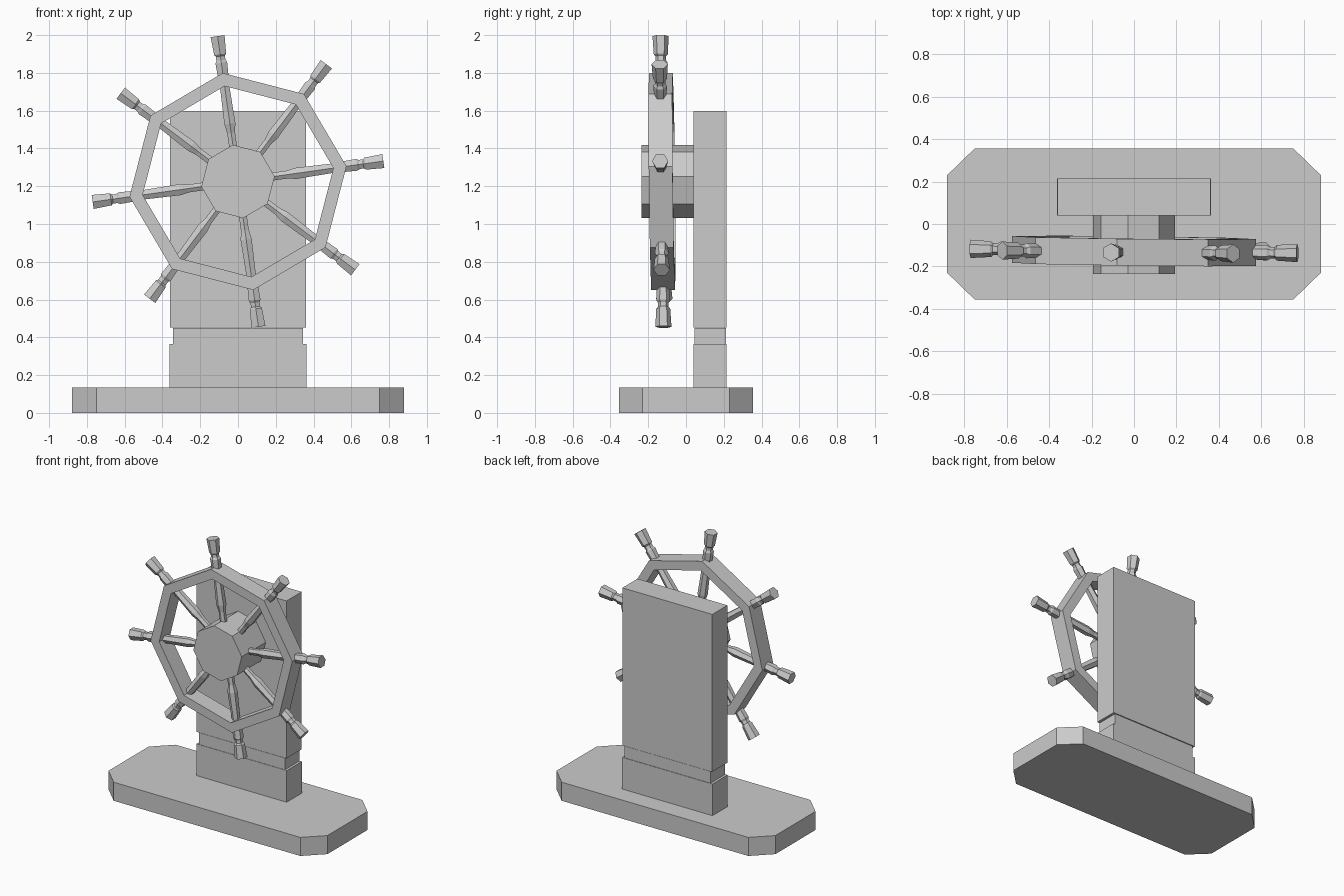
import bpy, bmesh
from math import sin, cos, radians, tau
from mathutils import Matrix, Vector

if "Cube" in bpy.data.objects:
    bpy.data.objects.remove(bpy.data.objects["Cube"])

HUB_Z, WHEEL_Y, TURN, N = 1.225, -0.127, radians(8), 8


def finish(name, bm):
    bmesh.ops.recalc_face_normals(bm, faces=bm.faces)
    me = bpy.data.meshes.new(name)
    bm.to_mesh(me)
    bm.free()
    ob = bpy.data.objects.new(name, me)
    bpy.context.collection.objects.link(ob)
    return ob


def box(name, x, y0, y1, z0, z1):
    bm = bmesh.new()
    bmesh.ops.create_cube(bm, size=1, matrix=Matrix.Translation((0, (y0 + y1) / 2, (z0 + z1) / 2))
                          @ Matrix.Diagonal((2 * x, y1 - y0, z1 - z0, 1)))
    return finish(name, bm)


def loft(bm, rings, closed=False):
    """Skin rings of points; close into a loop or cap the ends."""
    vs = [[bm.verts.new(p) for p in r] for r in rings]
    n = len(vs[0])
    pairs = list(zip(vs, vs[1:])) + ([(vs[-1], vs[0])] if closed else [])
    for a, b in pairs:
        for i in range(n):
            j = (i + 1) % n
            bm.faces.new((a[i], a[j], b[j], b[i]))
    if not closed:
        bm.faces.new(vs[0])
        bm.faces.new(vs[-1])


def octagon(r, y):
    return [Vector((r * cos(TURN + tau * i / N), y, HUB_Z + r * sin(TURN + tau * i / N)))
            for i in range(N)]


def lean(ob):
    """The wheel leans very slightly on its hub."""
    for v in ob.data.vertices:
        v.co.y -= 0.0113 * (v.co.x + v.co.z - HUB_Z)


# base plate with cut corners
bm = bmesh.new()
corner = [(0.88, 0.23), (0.75, 0.356)]
plan = corner + [(-x, y) for x, y in reversed(corner)]
plan += [(-x, -y) for x, y in plan]
loft(bm, [[(x, y, z) for x, y in plan] for z in (0, 0.135)])
finish("base_plate", bm)

# backing post: foot, recessed neck, tall panel
box("post_foot", 0.363, 0.041, 0.2145, 0.135, 0.365)
box("post_neck", 0.345, 0.044, 0.211, 0.365, 0.45)
box("post_panel", 0.361, 0.041, 0.2145, 0.453, 1.597)

# hub
bm = bmesh.new()
loft(bm, [octagon(0.196, -0.235), octagon(0.196, 0.042)])
finish("wheel_hub", bm)

# rim
bm = bmesh.new()
f, b = WHEEL_Y - 0.063, WHEEL_Y + 0.063
loft(bm, [octagon(0.58, f), octagon(0.58, b), octagon(0.51, b), octagon(0.51, f)], closed=True)
lean(finish("wheel_rim", bm))

# turned six-sided spokes with handles: (distance from centre, radius)
profile = [(0.15, 0.024), (0.26, 0.024), (0.31, 0.034), (0.50, 0.029), (0.59, 0.034),
           (0.635, 0.036), (0.648, 0.028), (0.67, 0.028), (0.68, 0.037), (0.777, 0.043)]
for k in range(N):
    a = TURN + tau * k / N
    out, side = Vector((cos(a), 0, sin(a))), Vector((-sin(a), 0, cos(a)))
    centre = Vector((0, WHEEL_Y, HUB_Z))
    bm = bmesh.new()
    loft(bm, [[centre + out * d + side * (r * sin(tau * i / 6)) + Vector((0, r * cos(tau * i / 6), 0))
               for i in range(6)] for d, r in profile])
    lean(finish(f"wheel_spoke_{k + 1}", bm))
